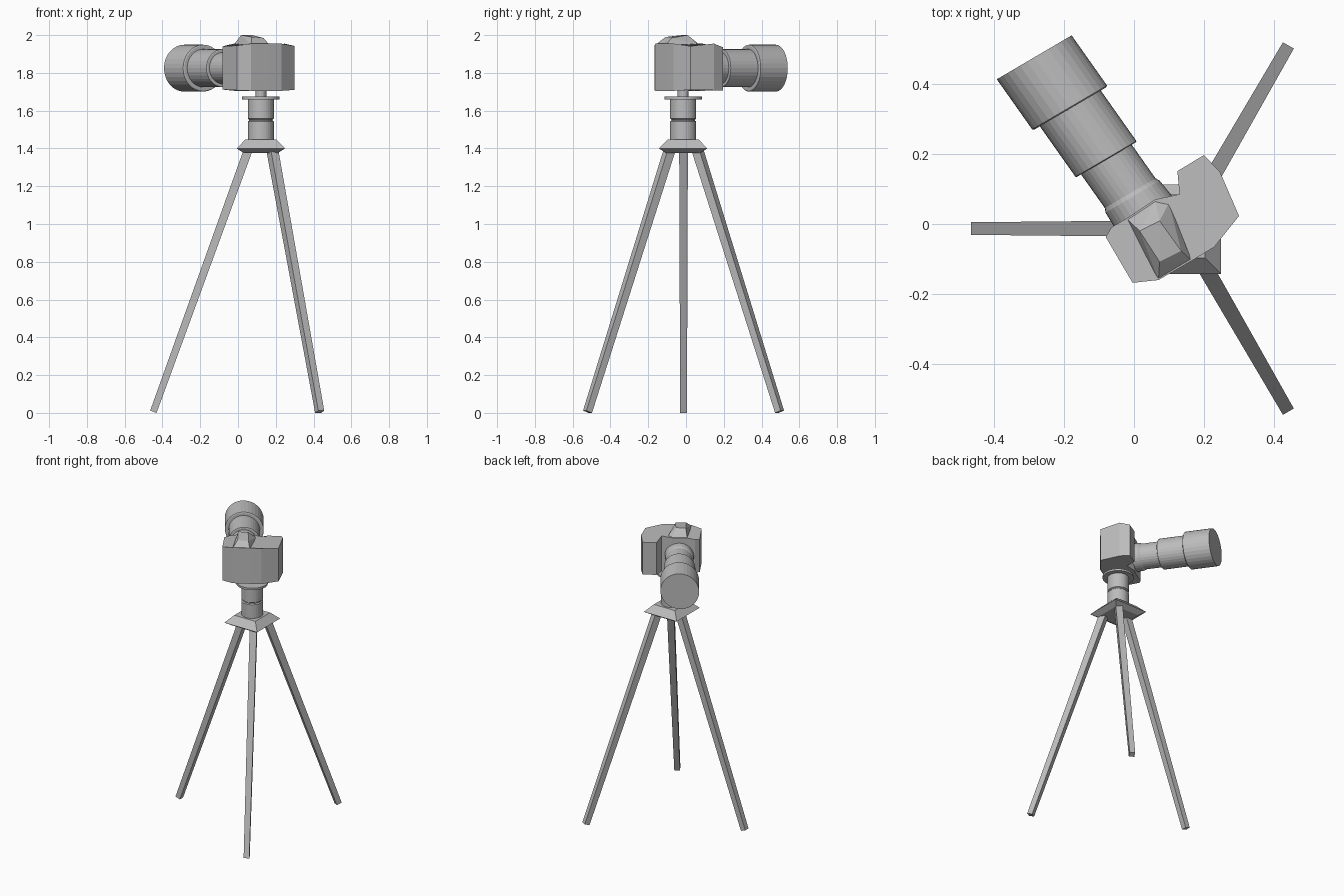
import bpy, bmesh, math
from mathutils import Vector

if "Cube" in bpy.data.objects:
    bpy.data.objects.remove(bpy.data.objects["Cube"])

grey = bpy.data.materials.new("mid_grey")
grey.diffuse_color = (0.5, 0.5, 0.5, 1)
grey.use_nodes = True
grey.node_tree.nodes["Principled BSDF"].inputs["Base Color"].default_value = grey.diffuse_color


def finish(name, bm):
    bmesh.ops.recalc_face_normals(bm, faces=bm.faces)
    me = bpy.data.meshes.new(name)
    bm.to_mesh(me)
    bm.free()
    me.materials.append(grey)
    ob = bpy.data.objects.new(name, me)
    bpy.context.collection.objects.link(ob)
    return ob


def loft(name, rings):
    """Skin a list of equal-length point rings and cap both ends."""
    bm = bmesh.new()
    vs = [[bm.verts.new(p) for p in r] for r in rings]
    n = len(rings[0])
    for a, b in zip(vs, vs[1:]):
        for i in range(n):
            j = (i + 1) % n
            bm.faces.new((a[i], a[j], b[j], b[i]))
    bm.faces.new(vs[0])
    bm.faces.new(vs[-1])
    return finish(name, bm)


def ring(c, u, w, r, n=32, start=0.0):
    return [c + r * (u * math.cos(start + 2 * math.pi * i / n)
                     + w * math.sin(start + 2 * math.pi * i / n)) for i in range(n)]


X, Y, Z = Vector((1, 0, 0)), Vector((0, 1, 0)), Vector((0, 0, 1))
CX, CY = 0.121, -0.015


def upright(name, profile, n=32, start=0.0):
    loft(name, [ring(Vector((CX, CY, z)), X, Y, r, n, start) for r, z in profile])


# tripod legs: tapered square bars splayed at 120 degrees
for k, a in enumerate((180, 60, -60)):
    d = Vector((math.cos(math.radians(a)), math.sin(math.radians(a)), 0))
    side = Z.cross(d)
    hub = Vector((0.139, -0.013, 0))
    top = hub + d * 0.084 + Z * 1.395
    foot = hub + d * 0.587 + Z * 0.006
    out = side.cross((top - foot).normalized()).normalized()
    loft("tripod_leg_%d" % (k + 1),
         [[c + h * (s * side + t * out) for s, t in ((-1, -1), (1, -1), (1, 1), (-1, 1))]
          for c, h in ((foot, 0.018), (top, 0.023))])

# square hub, column with groove, round plate, screw stem
q = math.sqrt(2)
upright("tripod_hub", [(0.0925 * q, 1.377), (0.128 * q, 1.40), (0.082 * q, 1.447)], 4, math.pi / 4)
upright("tripod_column", [(0.069, 1.44), (0.069, 1.543), (0.062, 1.548),
                          (0.062, 1.553), (0.069, 1.558), (0.069, 1.662)])
upright("mount_plate", [(0.1, 1.66), (0.1, 1.674)])
upright("mount_stem", [(0.029, 1.67), (0.029, 1.72)], 16)

# camera body: outline with its own top and bottom height at each corner
outline = [(-0.081, -0.037, 1.94, 1.712), (-0.004, -0.168, 1.945, 1.708),
           (0.07, -0.16, 1.955, 1.705), (0.165, -0.105, 1.957, 1.705),
           (0.229, -0.066, 1.955, 1.705), (0.30, 0.023, 1.942, 1.71),
           (0.246, 0.148, 1.955, 1.708), (0.20, 0.197, 1.935, 1.708),
           (0.124, 0.151, 1.935, 1.708), (0.13, 0.085, 1.955, 1.705),
           (0.06, 0.07, 1.955, 1.705), (-0.021, 0.016, 1.955, 1.705),
           (-0.064, -0.009, 1.945, 1.71)]
loft("camera_body", [[(x, y, zb) for x, y, zt, zb in outline],
                     [(x, y, zt) for x, y, zt, zb in outline]])

# viewfinder hump: sloping block on the body
base = [(-0.021, 0.016), (0.06, 0.07), (0.10, 0.06), (0.165, -0.105), (0.07, -0.16)]
crown = [(0.016, -0.02, 2.0), (0.073, 0.009, 2.0), (0.135, -0.077, 1.985), (0.073, -0.108, 1.99)]
bm = bmesh.new()
for p in [(x, y, 1.95) for x, y in base] + crown:
    bm.verts.new(p)
bmesh.ops.convex_hull(bm, input=bm.verts)
finish("viewfinder_hump", bm)

# telephoto lens: stepped barrel along a slanted axis
front, back = Vector((-0.285, 0.476, 1.825)), Vector((0.03, 0.03, 1.825))
U = Vector((0.862, 0.506, 0))


def barrel(name, stations):
    rings = []
    for y, r in stations:
        t = (0.476 - y) / 0.446
        rings.append(ring(front.lerp(back, t), U, Z, r))
    loft(name, rings)


barrel("lens_hood", [(0.476, 0.124), (0.333, 0.124), (0.33, 0.118)])
barrel("lens_barrel", [(0.34, 0.101), (0.186, 0.101), (0.184, 0.097)])
barrel("lens_neck", [(0.19, 0.084), (0.085, 0.084)])
barrel("lens_mount", [(0.088, 0.084), (0.078, 0.09), (0.03, 0.094)])
